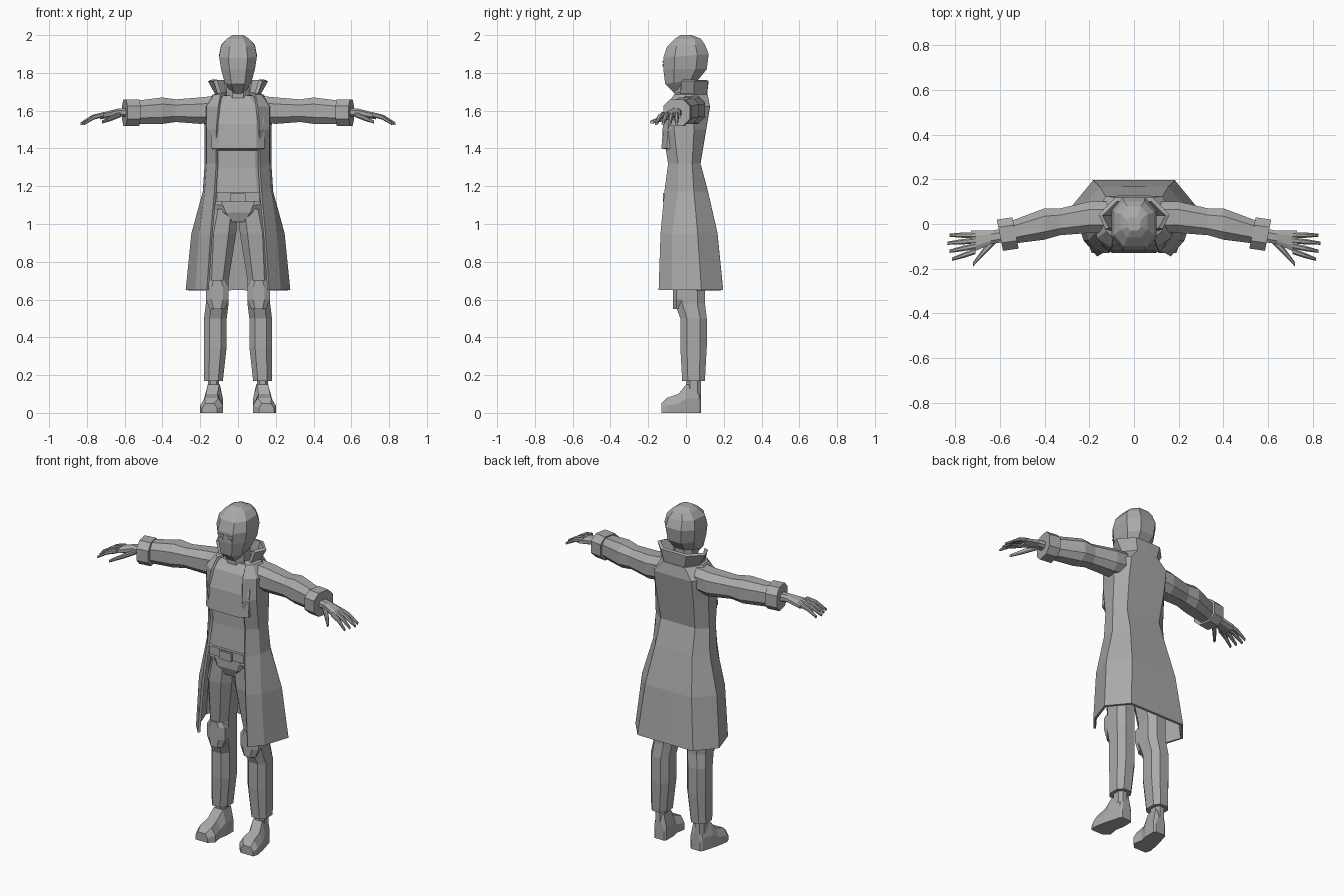
import bpy, bmesh
from mathutils import Vector

default_cube = bpy.data.objects.get("Cube")
if default_cube:
    bpy.data.objects.remove(default_cube)

grey = bpy.data.materials.new("plain_grey")
grey.use_nodes = True
grey.diffuse_color = (.4, .4, .4, 1)
grey.node_tree.nodes["Principled BSDF"].inputs["Base Color"].default_value = grey.diffuse_color


def loft(name, rings, closed=True, thickness=0):
    """Skin a row of point rings; closed rings get end caps, open ones become sheets."""
    bm = bmesh.new()
    rows = [[bm.verts.new(point) for point in ring] for ring in rings]
    count = len(rows[0])
    for low, high in zip(rows, rows[1:]):
        for i in range(count if closed else count - 1):
            j = (i + 1) % count
            bm.faces.new((low[i], low[j], high[j], high[i]))
    if closed:
        bm.faces.new(rows[0])
        bm.faces.new(rows[-1])
    bmesh.ops.recalc_face_normals(bm, faces=bm.faces)
    mesh = bpy.data.meshes.new(name)
    bm.to_mesh(mesh)
    bm.free()
    mesh.materials.append(grey)
    obj = bpy.data.objects.new(name, mesh)
    bpy.context.collection.objects.link(obj)
    if thickness:
        solid = obj.modifiers.new("thickness", "SOLIDIFY")
        solid.thickness = thickness
        solid.offset = 0


def section(width, depth, cut=.5):
    """Rectangle with cut corners, given by its half sizes."""
    keep = 1 - cut
    half = [(width, -depth * keep), (width, depth * keep),
            (width * keep, depth), (-width * keep, depth)]
    return half + [(-u, -v) for u, v in half]


def upright(x, y, z, width, depth, cut=.5):
    return [Vector((x + u, y + v, z)) for u, v in section(width, depth, cut)]


def sideways(x, y, z, depth, height, cut=.5, lean=0):
    return [Vector((x + lean * u, y + u, z + v)) for u, v in section(depth, height, cut)]


def flip(ring, side):
    return [Vector((x * side, y, z)) for x, y, z in ring]


def both(name, rings):
    for label, side in (("left", 1), ("right", -1)):
        loft(f"{label}_{name}", [flip(ring, side) for ring in rings])


def box(x, y, z, width, depth, height):
    return [upright(x, y, z + step, width, depth, .05) for step in (-height, height)]


def mirrored_sheet(name, rows, thickness):
    """Open sheet whose half outline runs from the back to the front edge."""
    rings = []
    for z, *outline in rows:
        left = [Vector((x, y, z)) for x, y in outline]
        middle = Vector((0, left[0].y, z))
        rings.append(flip(reversed(left), -1) + [middle] + left)
    loft(name, rings, closed=False, thickness=thickness)


# Head: tilted rings given by front and back points and half width
head_rings = []
for front_y, front_z, back_y, back_z, width in (
        (-.06, 1.69, .04, 1.74, .04),
        (-.11, 1.74, .07, 1.77, .07),
        (-.12, 1.82, .11, 1.82, .09),
        (-.12, 1.88, .12, 1.9, .1),
        (-.1, 1.94, .1, 1.95, .09),
        (-.06, 1.98, .08, 1.98, .06),
        (-.03, 2, .03, 2, .03)):
    front, back = Vector((0, front_y, front_z)), Vector((0, back_y, back_z))
    centre, reach = (front + back) / 2, (back - front) / 2
    head_rings.append([centre + reach * v + Vector((u, 0, 0)) for u, v in section(width, 1)])
loft("head", head_rings)
loft("neck", [upright(0, 0, z, .06, .06) for z in (1.6, 1.77)])

# Thin face details
both("brow", box(.03, -.12, 1.86, .02, .004, .004))
both("eye", box(.03, -.12, 1.84, .014, .004, .006))

# Shirt with a chest that overhangs the belly
shirt_back = .06
shirt_rings = []
for z, front, width in ((1.1, -.1, .15), (1.2, -.09, .14), (1.3, -.08, .13), (1.39, -.08, .13),
                        (1.4, -.13, .14), (1.53, -.12, .14), (1.63, -.09, .13), (1.68, -.05, .08)):
    middle, depth = (shirt_back + front) / 2, (shirt_back - front) / 2
    shirt_rings.append(upright(0, middle, z, width, depth, .3))
loft("shirt", shirt_rings)

# Pelvis, belt and buckle
loft("pelvis", [upright(0, 0, 1.01, .06, .08), upright(0, 0, 1.06, .13, .1),
                upright(0, 0, 1.15, .14, .1, .3)])
loft("belt", [upright(0, 0, z, .15, .11, .25) for z in (1.12, 1.17)])
loft("belt_buckle", box(0, -.11, 1.14, .04, .012, .024))

# Trouser legs, knee pads and ankles
both("trouser_leg", [
    upright(.07, 0, 1.08, .07, .09),
    upright(.09, 0, .95, .08, .09),
    upright(.11, .02, .7, .06, .08),
    upright(.11, .02, .58, .06, .08),
    upright(.12, .04, .5, .06, .07),
    upright(.12, .04, .35, .06, .07),
    upright(.13, .04, .17, .05, .06)])
both("knee_pad", [upright(.11, -.03, z, width, .04)
                  for z, width in ((.55, .04), (.6, .06), (.67, .06), (.7, .04))])
both("ankle", [upright(.13, .04, z, .03, .04) for z in (.1, .2)])

# Shoes, lofted from heel to toe
shoe_outline = [(-1, 0), (1, 0), (1, .5), (.6, 1), (-.6, 1), (-1, .5)]
shoe_rings = []
for x, y, width, top in ((.12, .08, .03, .1), (.12, .07, .04, .15), (.13, 0, .05, .15),
                         (.14, -.04, .05, .1), (.14, -.1, .06, .08), (.15, -.13, .04, .05)):
    shoe_rings.append([(x + u * width, y, top * v) for u, v in shoe_outline])
both("shoe", shoe_rings)

# Long open coat: back, side, front corner and front edge at each height
mirrored_sheet("long_coat", (
    (.65, (.18, .19), (.27, .08), (.22, -.07), (.16, -.14)),
    (.95, (.15, .16), (.24, .06), (.2, -.07), (.14, -.13)),
    (1.17, (.12, .11), (.18, .04), (.17, -.04), (.12, -.11)),
    (1.32, (.11, .07), (.17, .03), (.16, -.04), (.11, -.09)),
    (1.5, (.12, .1), (.17, .04), (.16, -.06), (.11, -.12)),
    (1.62, (.12, .12), (.18, .04), (.16, -.06), (.1, -.1)),
    (1.68, (.07, .11), (.13, .03), (.12, -.03), (.09, -.06)),
    (1.69, (.05, .08), (.08, .03), (.08, -.02), (.07, -.04))), thickness=.014)

# Flared stand-up collar
mirrored_sheet("coat_collar", (
    (1.67, (.06, .1), (.1, .04), (.09, -.03)),
    (1.76, (.08, .11), (.15, .04), (.12, -.02))), thickness=.02)

# Sleeves and cuffs
both("sleeve", [
    sideways(.1, .03, 1.61, .07, .07),
    sideways(.2, .03, 1.6, .07, .07),
    sideways(.33, .01, 1.6, .06, .06),
    sideways(.4, 0, 1.6, .07, .07),
    sideways(.56, -.04, 1.59, .05, .06)])
both("cuff", [sideways(x, y, 1.59, .07, .07, lean=.2) for x, y in ((.53, -.04), (.6, -.05))])

# Hands: palm, four drooping fingers and a thumb
both("palm", [
    sideways(.58, -.05, 1.59, .03, .024),
    sideways(.64, -.06, 1.59, .03, .02),
    sideways(.73, -.08, 1.57, .05, .016)])
for i, finger in enumerate(("little", "ring", "middle", "index")):
    base = Vector((.71, -.05 - .024 * i, 1.58))
    tip = Vector((.835 - .01 * abs(i - 1), -.05 - .036 * i, 1.53))
    knuckle = (base + tip) / 2 + Vector((0, 0, .01))
    both(f"{finger}_finger", [sideways(*point, size, size) for point, size in
                              ((base, .013), (knuckle, .012), (tip, .007))])
both("thumb", [
    sideways(.62, -.07, 1.58, .018, .014),
    sideways(.67, -.12, 1.56, .018, .014),
    sideways(.72, -.18, 1.54, .01, .008)])
